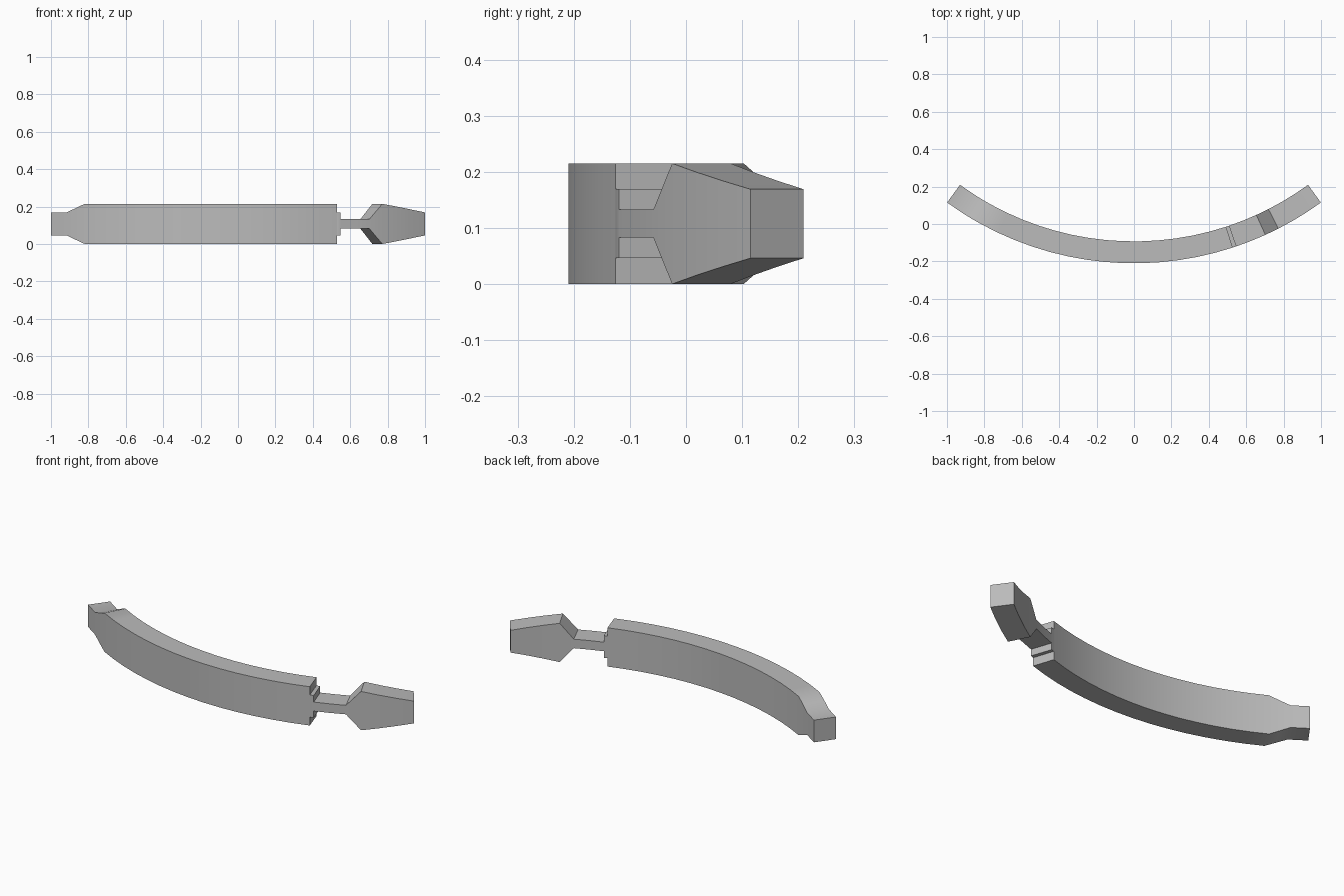
import bpy, bmesh
from math import sin, cos, radians, ceil

cube = bpy.data.objects.get("Cube")
if cube:
    bpy.data.objects.remove(cube, do_unlink=True)

OUTER, INNER, CENTRE_Y, MID_Z = 1.7, 1.583, 1.49, 0.1075
STEP = 3.6
FULL, END, STEM = 0.1075, 0.0615, 0.025

# Angle along the arc and half height at each change of outline
outline = [(-36, END), (-32.6, END), (-28.8, FULL),   # narrow end and shoulder
           (18.1, FULL), (18.1, END),                 # main band, step down
           (18.8, END), (18.8, STEM),                 # collar, step down
           (24.4, STEM), (27, FULL), (36, END)]       # stem, flare, tapered head

# Fill in the stations between the outline points
stations = [outline[0]]
for (a0, h0), (a1, h1) in zip(outline, outline[1:]):
    n = max(1, ceil((a1 - a0) / STEP - 0.01))
    for i in range(1, n + 1):
        t = i / n
        stations.append((a0 + (a1 - a0) * t, h0 + (h1 - h0) * t))

bm = bmesh.new()


def ring(angle, half):
    a = radians(angle)
    return [bm.verts.new((r * sin(a), CENTRE_Y - r * cos(a), MID_Z + s * half))
            for r, s in ((OUTER, -1), (OUTER, 1), (INNER, 1), (INNER, -1))]


# Sweep the rectangular section along the arc
rings = [ring(*s) for s in stations]
for k in range(len(rings) - 1):
    a, b = rings[k], rings[k + 1]
    is_step = stations[k][0] == stations[k + 1][0]
    for i in range(4):
        if is_step and i in (0, 2):
            continue  # a radial step has only upper and lower faces
        j = (i + 1) % 4
        bm.faces.new((a[j], a[i], b[i], b[j]))
bm.faces.new(rings[0])
bm.faces.new(rings[-1][::-1])

mesh = bpy.data.meshes.new("curved_band")
bm.to_mesh(mesh)
bm.free()
band = bpy.data.objects.new("curved_band", mesh)
bpy.context.collection.objects.link(band)

# Plain grey finish
grey = bpy.data.materials.new("plain_grey")
grey.use_nodes = True
colour = (0.5, 0.5, 0.5, 1)
grey.diffuse_color = colour
grey.node_tree.nodes["Principled BSDF"].inputs["Base Color"].default_value = colour
mesh.materials.append(grey)

# Smooth along the curve, crisp at the edges
bpy.context.view_layer.objects.active = band
band.select_set(True)
bpy.ops.object.shade_smooth_by_angle(angle=radians(30))
